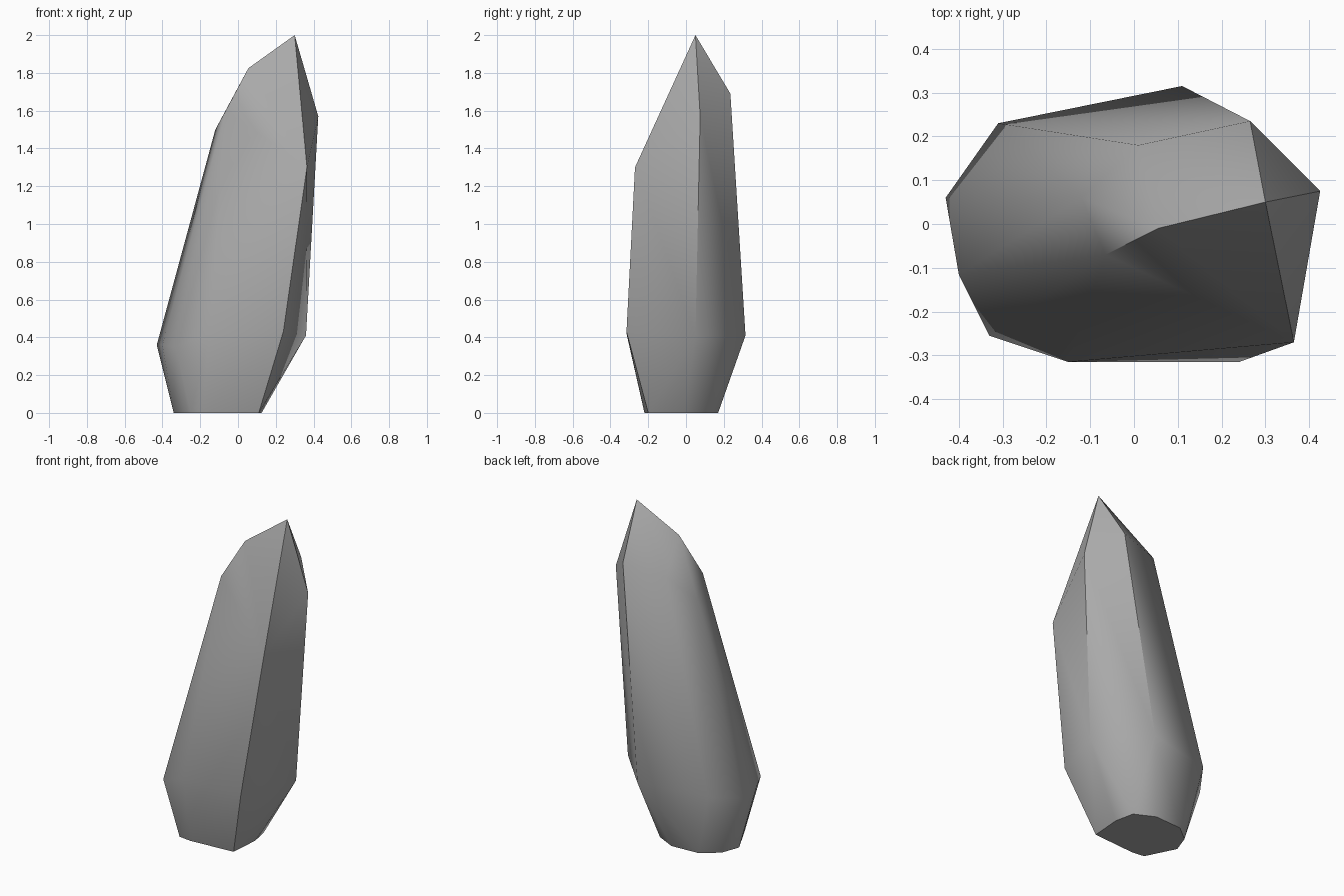
import bpy
import bmesh
import math

cube = bpy.data.objects.get("Cube")
if cube:
    bpy.data.objects.remove(cube, do_unlink=True)

# Stone colour
stone = bpy.data.materials.new("stone_grey")
stone.use_nodes = True
grey = (0.4, 0.4, 0.4, 1.0)
stone.diffuse_color = grey
stone.node_tree.nodes["Principled BSDF"].inputs["Base Color"].default_value = grey

# Narrow foot resting on the ground
foot = [(-.34, -.03), (-.3, .08), (-.2, .16), (-.02, .17), (.1, .11),
        (.125, -.01), (.11, -.2), (-.17, -.22), (-.25, -.21)]
# Wide belly low on the shaft
belly = [(-.43, .06, .36), (-.31, .23, .4), (.11, .315, .41), (.36, .05, .41),
         (.24, -.315, .43), (-.15, -.315, .42), (-.33, -.255, .35), (-.4, -.115, .36)]
# Leaning shoulder and pointed tip
shoulder = [(.365, -.27, 1.3), (.425, .075, 1.57), (.265, .235, 1.69),
            (.01, .18, 1.65), (-.12, .06, 1.5), (-.065, -.07, 1.6)]
tip = [(.055, -.01, 1.825), (.3, .05, 2.0)]

# Wrap the rings in one faceted skin
bm = bmesh.new()
for p in [(x, y, 0.0) for x, y in foot] + belly + shoulder + tip:
    bm.verts.new(p)
bmesh.ops.convex_hull(bm, input=bm.verts)
bmesh.ops.dissolve_limit(bm, angle_limit=math.radians(1), verts=bm.verts, edges=bm.edges)
bmesh.ops.recalc_face_normals(bm, faces=bm.faces)
mesh = bpy.data.meshes.new("standing_rock")
bm.to_mesh(mesh)
bm.free()
mesh.materials.append(stone)

rock = bpy.data.objects.new("standing_rock", mesh)
bpy.context.collection.objects.link(rock)

# Soft shading with the strongest ridges kept crisp
bpy.ops.object.select_all(action='DESELECT')
rock.select_set(True)
bpy.context.view_layer.objects.active = rock
bpy.ops.object.shade_smooth_by_angle(angle=math.radians(50))
